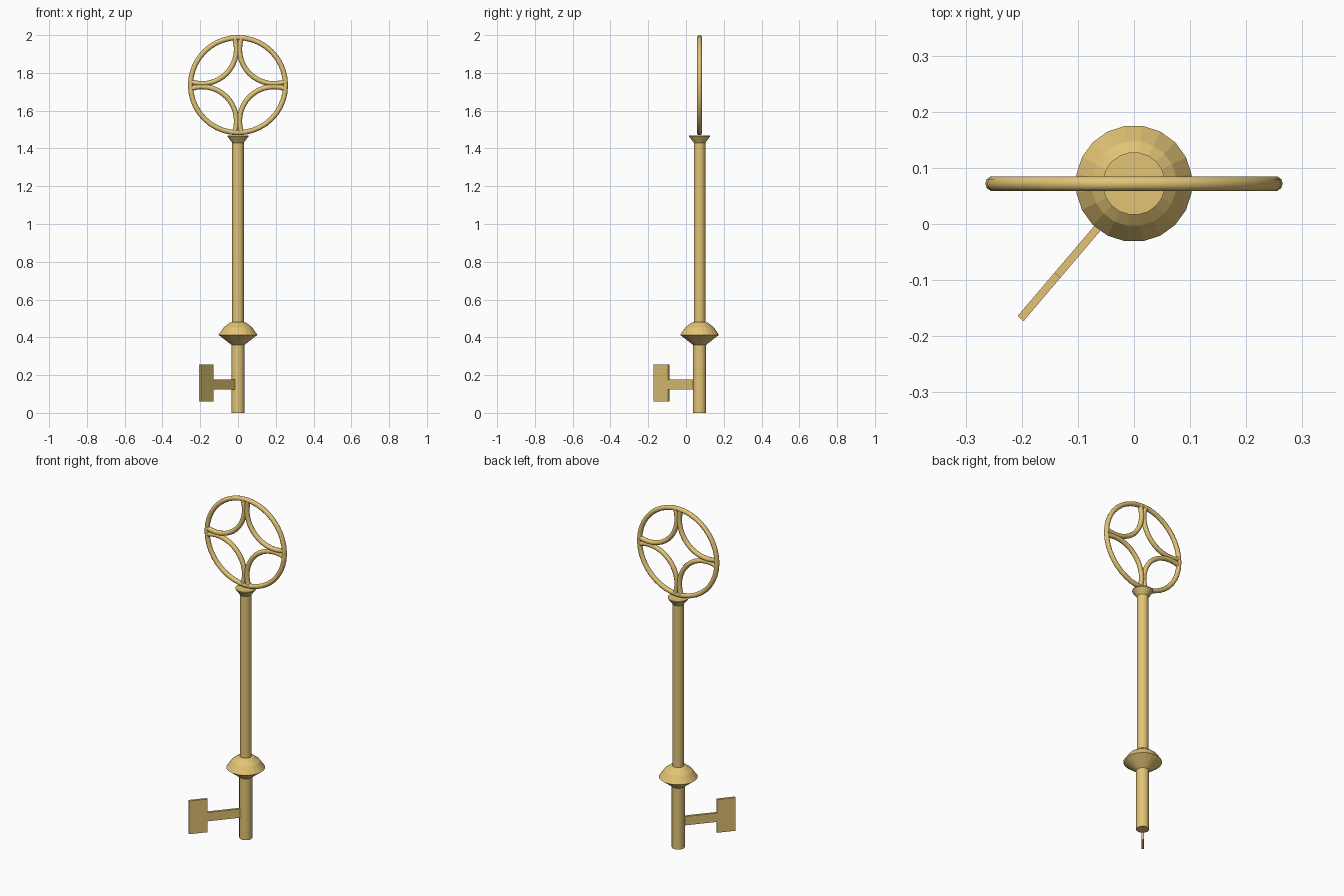
import bpy, bmesh, math
from mathutils import Matrix, Vector

if "Cube" in bpy.data.objects:
    bpy.data.objects.remove(bpy.data.objects["Cube"])

CY = 0.072          # y of the key's axis
RING_Z = 1.735      # centre of the bow
TUBE = 0.0135

brass = bpy.data.materials.new("brass")
brass.diffuse_color = (0.76, 0.55, 0.18, 1)
brass.use_nodes = True
brass.node_tree.nodes["Principled BSDF"].inputs["Base Color"].default_value = brass.diffuse_color


def finish(name, bm, smooth=None):
    bmesh.ops.recalc_face_normals(bm, faces=bm.faces)
    me = bpy.data.meshes.new(name)
    bm.to_mesh(me)
    bm.free()
    me.materials.append(brass)
    ob = bpy.data.objects.new(name, me)
    bpy.context.collection.objects.link(ob)
    if smooth:
        bpy.ops.object.select_all(action='DESELECT')
        ob.select_set(True)
        bpy.context.view_layer.objects.active = ob
        bpy.ops.object.shade_smooth_by_angle(angle=math.radians(smooth))
    return ob


def turned(name, profile, sides=20, smooth=None):
    """Capped lathe around the key's axis from (radius, z) pairs."""
    bm = bmesh.new()
    rings = []
    for r, z in profile:
        angles = [2 * math.pi * (i + 0.5) / sides for i in range(sides)]
        rings.append([bm.verts.new((r * math.cos(a), CY + r * math.sin(a), z)) for a in angles])
    for lo, hi in zip(rings, rings[1:]):
        for i in range(sides):
            j = (i + 1) % sides
            bm.faces.new((lo[i], lo[j], hi[j], hi[i]))
    bm.faces.new(rings[0][::-1])
    bm.faces.new(rings[-1])
    return finish(name, bm, smooth)


def arc_tube(name, cx, cz, radius, start, sweep, steps, closed=False, sides=10):
    """Round bar following an arc in the xz plane."""
    bm = bmesh.new()
    rings = []
    for k in range(steps if closed else steps + 1):
        a = start + sweep * k / steps
        out = Vector((math.cos(a), 0, math.sin(a)))
        mid = Vector((cx, CY, cz)) + out * radius
        ring = []
        for i in range(sides):
            t = 2 * math.pi * i / sides
            ring.append(bm.verts.new(mid + TUBE * (out * math.cos(t) + Vector((0, math.sin(t), 0)))))
        rings.append(ring)
    pairs = list(zip(rings, rings[1:]))
    if closed:
        pairs.append((rings[-1], rings[0]))
    else:
        bm.faces.new(rings[0][::-1])
        bm.faces.new(rings[-1])
    for p, q in pairs:
        for i in range(sides):
            j = (i + 1) % sides
            bm.faces.new((p[i], p[j], q[j], q[i]))
    return finish(name, bm, 50)


def plate(name, d0, d1, z0, z1, thick=0.014):
    """Flat bar reaching out from the axis along the bit direction."""
    bm = bmesh.new()
    bmesh.ops.create_cube(bm, size=1)
    turn = Matrix.Rotation(math.radians(180 + 49.6), 4, 'Z')
    place = Matrix.Translation((0, CY - 0.003, 0)) @ turn \
        @ Matrix.Translation(((d0 + d1) / 2, 0, (z0 + z1) / 2)) \
        @ Matrix.Diagonal((d1 - d0, thick, z1 - z0, 1))
    bmesh.ops.transform(bm, matrix=place, verts=bm.verts)
    return finish(name, bm)


# Shaft, collar and flared top
turned("lower_shaft", [(0.035, 0), (0.035, 0.37)], smooth=30)
turned("collar", [(0.035, 0.36), (0.104, 0.413), (0.076, 0.453), (0.045, 0.477), (0.035, 0.48)])
turned("upper_shaft", [(0.031, 0.47), (0.031, 1.44)], smooth=30)
turned("flared_top", [(0.031, 1.43), (0.056, 1.463), (0.056, 1.468)])

# Bit
plate("bit_stem", 0.025, 0.215, 0.124, 0.176)
plate("bit_head", 0.21, 0.312, 0.06, 0.255)

# Bow: ring with four inward arcs
RING_R = 0.265 - TUBE
arc_tube("bow_ring", 0, RING_Z, RING_R, 0, 2 * math.pi, 40, closed=True)
A, R = 0.19, 0.182
D = A * math.sqrt(2)
half = math.acos((D * D + R * R - RING_R ** 2) / (2 * D * R))
for k in range(4):
    diag = math.pi / 4 + k * math.pi / 2
    arc_tube(f"bow_arc_{k + 1}", D * math.cos(diag), RING_Z + D * math.sin(diag), R,
             diag + math.pi - half, 2 * half, 14)
